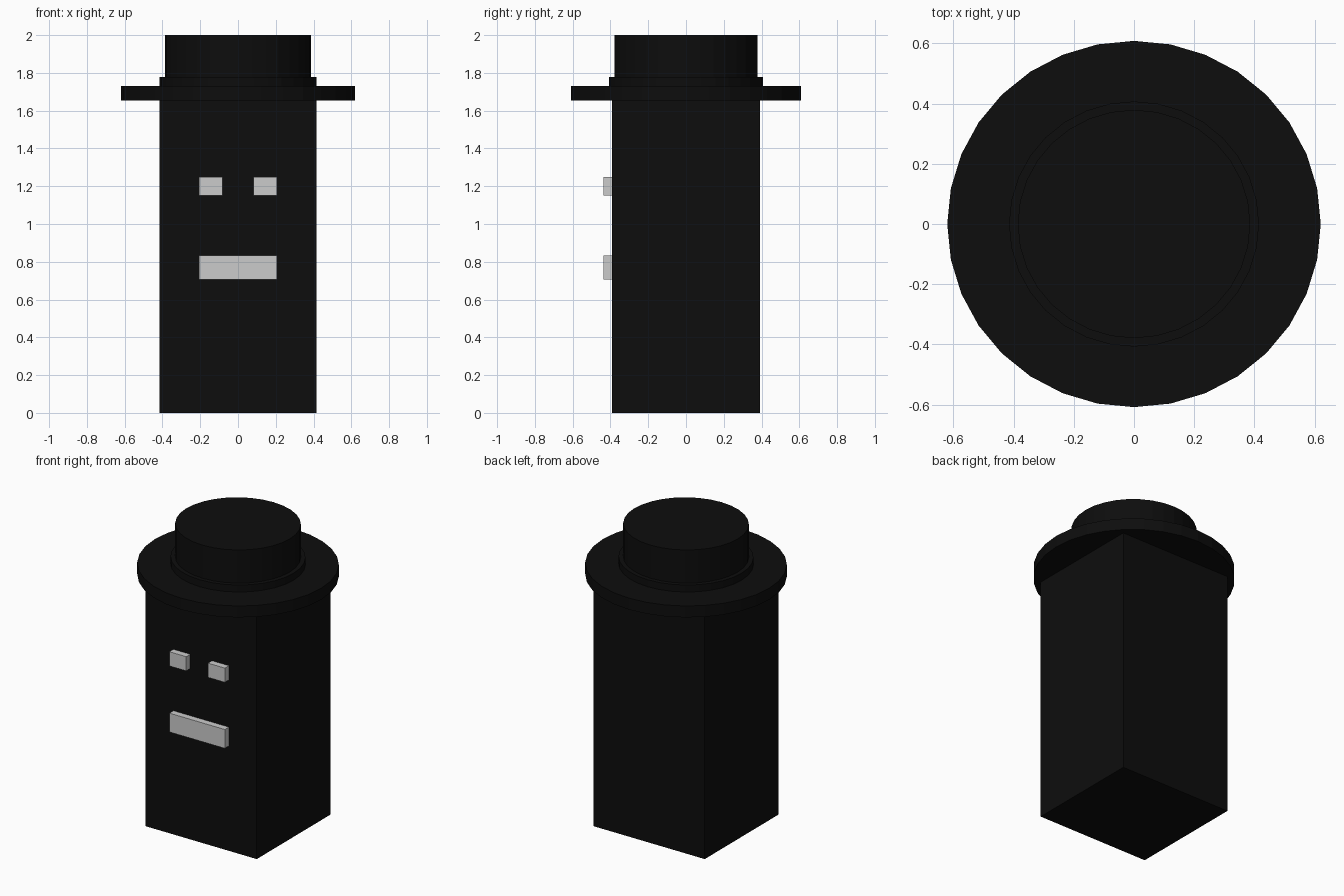
import bpy

if "Cube" in bpy.data.objects:
    bpy.data.objects.remove(bpy.data.objects["Cube"])

black = bpy.data.materials.new("black")
black.diffuse_color = (0.004, 0.004, 0.004, 1)
black.use_nodes = True
black.node_tree.nodes["Principled BSDF"].inputs["Base Color"].default_value = black.diffuse_color


def finish(name, lo, hi, mat):
    """Fit the active unit primitive (2 x 2 x 2) between two corners."""
    ob = bpy.context.object
    ob.name = name
    ob.location = [(a + b) / 2 for a, b in zip(lo, hi)]
    ob.scale = [(b - a) / 2 for a, b in zip(lo, hi)]
    bpy.ops.object.transform_apply(location=True, rotation=True, scale=True)
    if mat:
        ob.data.materials.append(mat)
    return ob


def box(name, lo, hi, mat=None):
    bpy.ops.mesh.primitive_cube_add(size=2)
    return finish(name, lo, hi, mat)


def disc(name, rx, ry, z0, z1):
    bpy.ops.mesh.primitive_cylinder_add(vertices=32, radius=1, depth=2)
    return finish(name, (-rx, -ry, z0), (rx, ry, z1), black)


# Square body
box("body", (-0.415, -0.393, 0), (0.415, 0.393, 1.655), black)

# Hat: brim, band and crown, slightly oval
disc("hat_brim", 0.62, 0.608, 1.653, 1.73)
disc("hat_band", 0.415, 0.407, 1.73, 1.777)
disc("hat_crown", 0.386, 0.379, 1.777, 2.0)

# Face on the front
for side, x in (("left", -0.144), ("right", 0.144)):
    box(side + "_eye", (x - 0.063, -0.436, 1.152), (x + 0.063, -0.38, 1.248))
box("mouth", (-0.207, -0.436, 0.707), (0.207, -0.38, 0.834))
